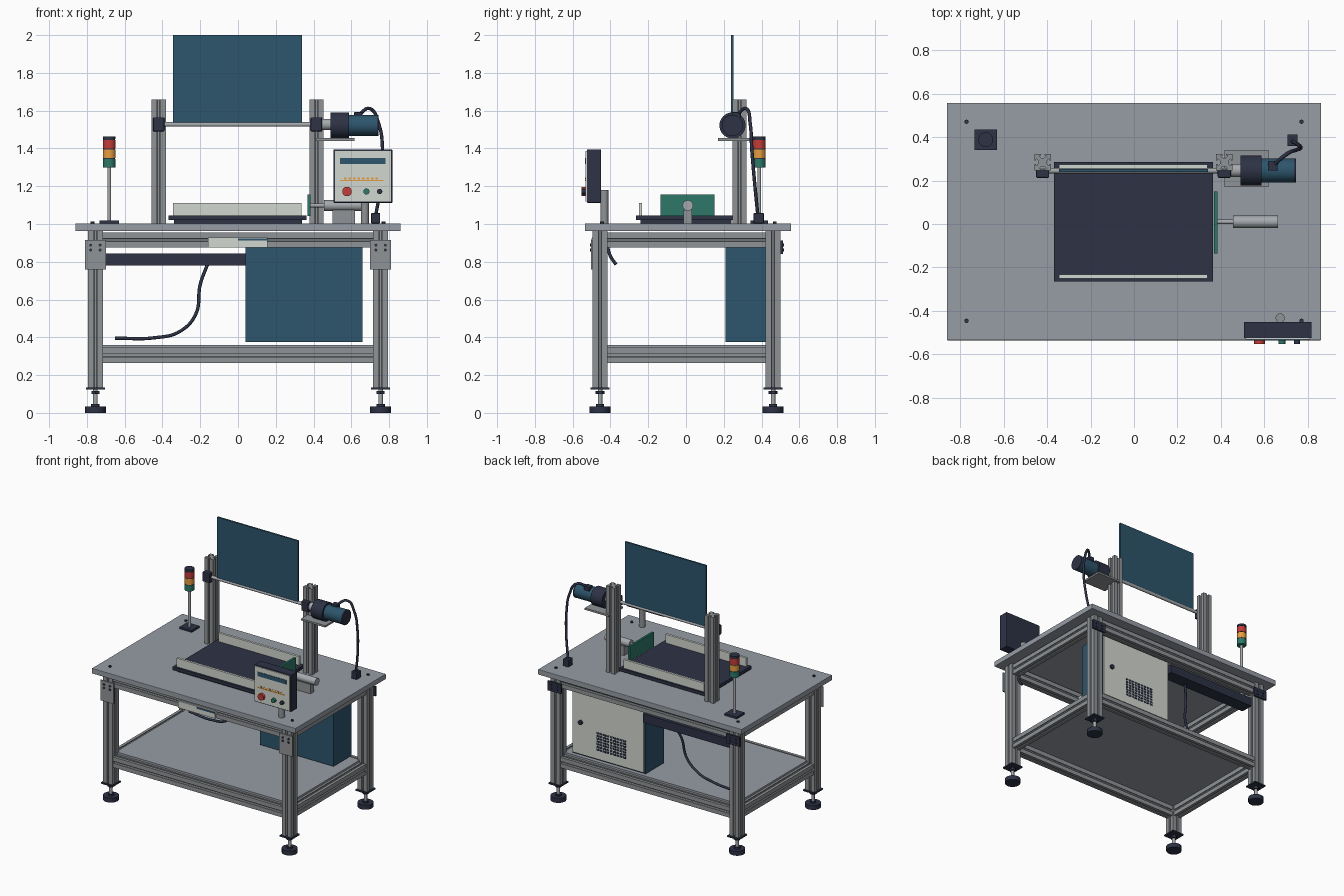
import bpy, bmesh
from mathutils import Vector, Matrix

cube = bpy.data.objects.get("Cube")
if cube:
    bpy.data.objects.remove(cube, do_unlink=True)


def material(name, *rgb):
    m = bpy.data.materials.new(name)
    m.use_nodes = True
    m.diffuse_color = (*rgb, 1)
    m.node_tree.nodes["Principled BSDF"].inputs["Base Color"].default_value = (*rgb, 1)
    return m


GREY = material("table grey", .31, .34, .38)
ALU = material("aluminium", .28, .295, .31)
STEEL = material("steel", .38, .4, .42)
NAVY = material("dark navy", .026, .032, .06)
TEAL = material("teal blue", .026, .09, .15)
PALE = material("pale grey", .65, .68, .63)
GREEN = material("green", .026, .19, .14)
RED = material("red", .55, .045, .04)
ORANGE = material("orange", .8, .34, .05)


def finish(name, bm, mat, smooth=False):
    bmesh.ops.recalc_face_normals(bm, faces=bm.faces)
    me = bpy.data.meshes.new(name)
    bm.to_mesh(me)
    bm.free()
    me.materials.append(mat)
    ob = bpy.data.objects.new(name, me)
    bpy.context.collection.objects.link(ob)
    if smooth:
        bpy.ops.object.select_all(action='DESELECT')
        ob.select_set(True)
        bpy.context.view_layer.objects.active = ob
        bpy.ops.object.shade_smooth_by_angle()
    return ob


def box(name, mat, x, y, z, bevel=0):
    """Box from (min, max) pairs."""
    bm = bmesh.new()
    bmesh.ops.create_cube(bm, size=1)
    for v in bm.verts:
        v.co = Vector([(a + b) / 2 + c * (b - a) for (a, b), c in zip((x, y, z), v.co)])
    if bevel:
        bmesh.ops.bevel(bm, geom=bm.edges[:], offset=bevel, segments=2, affect='EDGES', profile=.5)
    return finish(name, bm, mat)


def rod(name, mat, axis, centre, span, r, sides=32):
    """Cylinder along an axis; centre holds the two other coordinates."""
    bm = bmesh.new()
    bmesh.ops.create_cone(bm, cap_ends=True, segments=sides, radius1=r, radius2=r, depth=span[1] - span[0])
    place(bm, axis, centre, sum(span) / 2)
    return finish(name, bm, mat, sides > 8)


def place(bm, axis, centre, along):
    for v in bm.verts:
        u, w, t = v.co.x + centre[0], v.co.y + centre[1], v.co.z + along
        v.co = {'x': (t, u, w), 'y': (u, t, w), 'z': (u, w, t)}[axis]


def extrusion(name, axis, centre, span, w, d):
    """Slotted aluminium profile with one T-slot on each side."""
    bm = bmesh.new()
    pts = []
    sw, dep = .011, .018
    for i in range(4):
        half, out = (w / 2, d / 2) if i % 2 == 0 else (d / 2, w / 2)
        lip = .006
        side = [(-half, 0), (-sw / 1.4, 0), (-sw / 1.4, lip), (-sw * 1.3, lip), (-sw * 1.3, dep * .6),
                (-sw / 2, dep), (sw / 2, dep), (sw * 1.3, dep * .6), (sw * 1.3, lip),
                (sw / 1.4, lip), (sw / 1.4, 0)]
        turn = Matrix.Rotation(i * 1.5707963, 2)
        pts += [turn @ Vector((a, b - out)) for a, b in side]
    face = bm.faces.new([bm.verts.new((p.x, p.y, 0)) for p in pts])
    new = bmesh.ops.extrude_face_region(bm, geom=[face])
    top = [v for v in new['geom'] if isinstance(v, bmesh.types.BMVert)]
    bmesh.ops.translate(bm, verts=top, vec=(0, 0, span[1] - span[0]))
    place(bm, axis, centre, span[0])
    return finish(name, bm, ALU)


def cable(name, points, r=.009):
    cu = bpy.data.curves.new(name, 'CURVE')
    cu.dimensions = '3D'
    cu.bevel_depth, cu.bevel_resolution, cu.use_fill_caps = r, 3, True
    sp = cu.splines.new('BEZIER')
    sp.bezier_points.add(len(points) - 1)
    for bp, p in zip(sp.bezier_points, points):
        bp.co = p
        bp.handle_left_type = bp.handle_right_type = 'AUTO'
    cu.materials.append(NAVY)
    bpy.context.collection.objects.link(bpy.data.objects.new(name, cu))


# Table top, shelf and frame
LX, FY, BY = .755, -.455, .461
box("table_top", GREY, (-.86, .86), (-.535, .557), (.963, 1.003), .003)
box("lower_shelf", GREY, (-.73, .73), (-.43, .435), (.345, .36))
for z, level in ((.305, "lower"), (.915, "upper")):
    for y, side in ((FY, "front"), (BY, "back")):
        extrusion(f"{level}_{side}_rail", 'x', (y, z), (-LX + .038, LX - .038), .06, .08)
    for x, side in ((-LX, "right"), (LX, "left")):
        extrusion(f"{level}_{side}_rail", 'y', (x, z), (FY + .038, BY - .038), .06, .08)

# Legs, levelling feet and corner plates
for x in (-LX, LX):
    for y in (FY, BY):
        extrusion("leg", 'z', (x, y), (.135, .963), .078, .078)
        box("leg_end_plate", NAVY, (x - .05, x + .05), (y - .05, y + .05), (.125, .135))
        rod("foot_stem", STEEL, 'z', (x, y), (.03, .126), .012, 16)
        rod("foot_nut", NAVY, 'z', (x, y), (.1, .116), .024, 6)
        rod("foot_pad", NAVY, 'z', (x, y), (0, .034), .055)
        rod("foot_collar", NAVY, 'z', (x, y), (.034, .046), .022)
        rod("table_bolt", NAVY, 'z', (x * 1.02, y * 1.02 - .0 if y > 0 else y + .01), (1.0, 1.012), .01, 12)
    box("front_corner_plate", ALU, (x - .056, x + .056), (-.503, FY - .039), (.76, .915))
    box("back_corner_plate", NAVY, (x - .056, x + .056), (BY + .039, .513), (.84, .912))
    for dx in (-.025, .025):
        for z in (.862, .888):
            rod("front_plate_screw", NAVY, 'y', (x + dx, z), (-.509, -.502), .008, 12)
            rod("back_plate_screw", NAVY, 'y', (x + dx, z), (.512, .519), .008, 12)

# Electrical cabinet with vented door
box("cabinet", TEAL, (.04, .66), (.21, .43), (.375, .875))
box("cabinet_door", PALE, (.05, .65), (.43, .441), (.385, .865))
rod("door_latch", NAVY, 'y', (.58, .63), (.44, .455), .017)
vent = box("door_vent", NAVY, (.2, .222), (.44, .443), (.45, .464))
for count, step in ((9, (.028, 0, 0)), (7, (0, 0, .021))):
    mod = vent.modifiers.new("Array", 'ARRAY')
    mod.use_relative_offset, mod.use_constant_offset = False, True
    mod.count, mod.constant_offset_displace = count, step

# Cable duct, hanging cables and under-table unit
box("cable_duct", NAVY, (-.715, .04), (.36, .46), (.78, .845))
cable("duct_cable", [(-.16, .38, .79), (-.2, .34, .68), (-.225, .31, .52), (-.31, .3, .43),
                     (-.44, .31, .398), (-.65, .34, .395)])
cable("control_cable", [(.74, -.42, .9), (.74, -.4, .83), (.74, -.37, .785)])
box("under_table_unit", PALE, (-.16, .155), (-.498, -.4), (.875, .928))
box("under_table_unit_stripe", TEAL, (0, .155), (-.501, -.498), (.912, .924))

# Lifting frame: uprights, shaft, bearings and swinging panel
for x, side in ((-.42, "right"), (.415, "left")):
    extrusion(f"{side}_upright", 'z', (x, .284), (1.003, 1.66), .075, .075)
    box(f"{side}_bearing", NAVY, (x - .03, x + .03), (.212, .25), (1.49, 1.565), .006)
rod("shaft", STEEL, 'x', (.245, 1.527), (-.445, .5), .012)
box("swing_panel", TEAL, (-.345, .34), (.238, .252), (1.525, 2.0))

# Drive motor
box("motor_shelf", ALU, (.415, .618), (.17, .34), (1.44, 1.454))
rod("coupling", STEEL, 'x', (.246, 1.527), (.445, .492), .03)
rod("gearbox", NAVY, 'x', (.246, 1.522), (.49, .587), .069)
rod("motor", TEAL, 'x', (.246, 1.522), (.587, .735), .055)
rod("motor_cap", NAVY, 'x', (.246, 1.522), (.735, .745), .056)
box("motor_terminal", NAVY, (.615, .66), (.245, .29), (1.56, 1.592), .004)
cable("motor_cable", [(.64, .27, 1.58), (.7, .32, 1.61), (.745, .34, 1.53), (.765, .348, 1.4),
                      (.755, .365, 1.2), (.73, .38, 1.05)])
box("cable_socket", NAVY, (.705, .752), (.358, .412), (1.003, 1.058), .004)

# Work tray with guide strips
box("tray", NAVY, (-.367, .363), (-.265, .285), (1.02, 1.044))
box("tray_base", NAVY, (-.34, .34), (-.24, .24), (1.003, 1.02))
for y, side in ((-.25, "front"), (.255, "back")):
    box(f"{side}_guide_strip", PALE, (-.345, .337), (y, y + .018), (1.044, 1.11))

# Pusher plate and air cylinder
box("pusher_plate", GREEN, (.367, .383), (-.135, .15), (1.043, 1.155))
rod("piston_rod", STEEL, 'x', (.01, 1.098), (.38, .46), .01, 16)
rod("air_cylinder", STEEL, 'x', (.01, 1.098), (.455, .662), .028)
box("cylinder_mount", ALU, (.5, .62), (-.012, .032), (1.003, 1.075))

# Signal tower
TX, TY = -.682, .388
box("tower_base", NAVY, (TX - .052, TX + .052), (TY - .047, TY + .047), (1.003, 1.018))
rod("tower_pole", STEEL, 'z', (TX, TY), (1.018, 1.3), .01, 16)
for i, (mat, label) in enumerate(((GREEN, "green"), (ORANGE, "orange"), (RED, "red"))):
    z = 1.3 + i * .05
    rod(f"{label}_lamp", mat, 'z', (TX, TY), (z, z + .044), .034)
    rod("lamp_ring", NAVY, 'z', (TX, TY), (z + .044, z + .05), .032)
rod("tower_cap", NAVY, 'z', (TX, TY), (1.45, 1.464), .034)

# Control box on its post
rod("control_post", ALU, 'z', (.672, -.432), (1.003, 1.18), .021)
box("control_box", NAVY, (.505, .817), (-.525, -.45), (1.112, 1.395), .004)
box("control_face", PALE, (.513, .809), (-.532, -.525), (1.12, 1.387))
box("display_strip", TEAL, (.54, .782), (-.535, -.532), (1.318, 1.35))
box("marking_line", ORANGE, (.54, .77), (-.534, -.532), (1.227, 1.233))
for i in range(8):
    x = .56 + i * .024
    box("marking_dash", ORANGE, (x, x + .014), (-.534, -.532), (1.236, 1.246))
for label, mat, x, r in (("stop", RED, .577, .025), ("start", GREEN, .68, .016), ("reset", NAVY, .75, .014)):
    rod(f"{label}_button", mat, 'y', (x, 1.172), (-.552, -.532), r)
